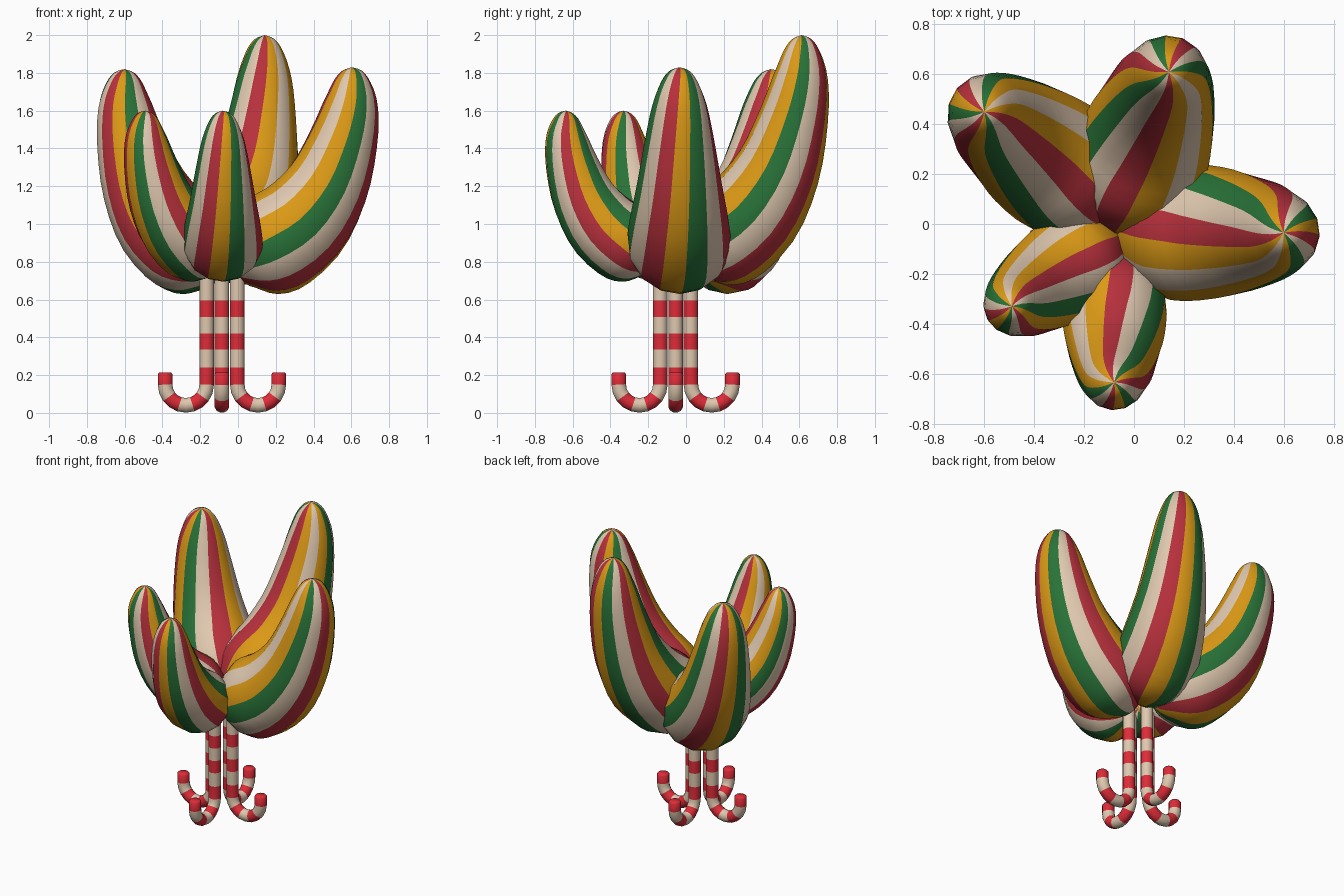
import bpy, bmesh, math
from mathutils import Vector

if "Cube" in bpy.data.objects:
    bpy.data.objects.remove(bpy.data.objects["Cube"])


def material(name, rgb):
    m = bpy.data.materials.new(name)
    m.diffuse_color = (*rgb, 1)
    m.use_nodes = True
    m.node_tree.nodes["Principled BSDF"].inputs["Base Color"].default_value = m.diffuse_color
    return m


RED = material("berry red", (0.47, 0.03, 0.045))
CREAM = material("cream", (0.74, 0.58, 0.43))
GOLD = material("golden yellow", (0.71, 0.32, 0.008))
GREEN = material("leaf green", (0.022, 0.17, 0.04))
CANDY = material("candy red", (0.73, 0.025, 0.04))
CX, CY = -0.085, -0.055


def tube(name, rings, sides, mats, rule, twist=(0, 0)):
    """Skin rings of (centre, normal, side, radius); rule(ring, segment) gives the colour."""
    bm = bmesh.new()
    loops = []
    for i, (c, n, s, r) in enumerate(rings):
        turn = twist[0] + (twist[1] - twist[0]) * i / (len(rings) - 1)
        loop = []
        for k in range(sides):
            a = (k - 0.5) * 2 * math.pi / sides + turn
            loop.append(bm.verts.new(c + (n * math.cos(a) + s * math.sin(a)) * r))
        loops.append(loop)
    for i in range(len(loops) - 1):
        for k in range(sides):
            j = (k + 1) % sides
            f = bm.faces.new((loops[i][k], loops[i][j], loops[i + 1][j], loops[i + 1][k]))
            f.material_index = rule(i, k)
            f.smooth = True
    bmesh.ops.remove_doubles(bm, verts=bm.verts, dist=0.0005)
    bmesh.ops.recalc_face_normals(bm, faces=bm.faces)
    me = bpy.data.meshes.new(name)
    bm.to_mesh(me)
    bm.free()
    for m in mats:
        me.materials.append(m)
    bpy.context.collection.objects.link(bpy.data.objects.new(name, me))


def sweep(path, origin, angle):
    """Turn (reach, height, radius) points into rings in the vertical plane at angle."""
    out = Vector((math.cos(angle), math.sin(angle), 0))
    side = Vector((math.sin(angle), -math.cos(angle), 0))
    up = Vector((0, 0, 1))
    rings = []
    for i, (x, z, r) in enumerate(path):
        a, b = path[max(i - 1, 0)], path[min(i + 1, len(path) - 1)]
        t = Vector((b[0] - a[0], b[1] - a[1])).normalized()
        rings.append((origin + out * x + up * z, up * t.x - out * t.y, side, r))
    return rings


def smooth_path(pts, steps):
    """Catmull-Rom spline through the points."""
    p = [Vector(q) for q in pts]
    res = []
    for i in range(len(p) - 1):
        a, b, c, d = p[max(i - 1, 0)], p[i], p[i + 1], p[min(i + 2, len(p) - 1)]
        for k in range(steps):
            t = k / steps
            res.append(0.5 * (2 * b + (c - a) * t + (2 * a - 5 * b + 4 * c - d) * t * t
                              + (3 * b - a - 3 * c + d) * t ** 3))
    return res + [p[-1]]


# Striped curved lobes: reach, height and radius along the centre line
LOBE = [(-0.03, 0.03, 0), (0, 0.045, 0.11), (0.055, 0.085, 0.205), (0.17, 0.16, 0.273),
        (0.34, 0.29, 0.264), (0.475, 0.49, 0.225), (0.56, 0.73, 0.183),
        (0.597, 0.91, 0.146), (0.602, 1.03, 0.1), (0.601, 1.09, 0.054), (0.6, 1.11, 0)]
# Stripe order from the inner middle: 0 red, 1 cream, 2 gold, 3 green
STRIPES = [0, 2, 1, 2, 3, 1, 0, 2, 3, 1, 0, 2, 3, 1]
# Tip x, tip y, tip height, angle, width scale, height scale
LOBES = {"right_lobe": (0.6, -0.035, 1.83, 0, 1, 1),
         "back_lobe": (0.14, 0.61, 2.0, 72, 1, 1.13),
         "back_left_lobe": (-0.6, 0.45, 1.82, 144, 1, 0.99),
         "front_left_lobe": (-0.49, -0.33, 1.6, 214, 0.77, 0.75),
         "front_lobe": (-0.08, -0.635, 1.6, 270, 0.77, 0.75)}
for name, (x, y, z, deg, w, h) in LOBES.items():
    ang = math.radians(deg)
    path = [(p.x * w, p.y * h, max(p.z, 0) * w) for p in smooth_path(LOBE, 3)]
    origin = Vector((x - 0.6 * w * math.cos(ang), y - 0.6 * w * math.sin(ang), z - 1.11 * h))
    tube(name, sweep(path, origin, ang), 14, [RED, CREAM, GOLD, GREEN],
         lambda i, k: STRIPES[k], (-0.4, 0.42))

# Candy cane legs: upright shaft, outward hook and closed tip
BEND, R = 0.11, 0.04
cane = [(0, z, R) for z in (0.78, 0.69, 0.595, 0.508, 0.421, 0.335, 0.24)]
for k in range(11):
    a = math.pi * k / 10
    cane.append((BEND * (1 - math.cos(a)), 0.15 - BEND * math.sin(a), R))
cane += [(2 * BEND, 0.205, R), (2 * BEND, 0.215, 0.032), (2 * BEND, 0.2151, 0)]


def cane_colour(i, k):
    if i < 7:
        return 1 if i in (2, 4, 6) else 0   # shaft bands
    if i < 17:
        return ((i - 7) // 2) % 2           # hook bands, two rings each
    return 1                                # tip


for n, name in enumerate(("right", "back", "left", "front")):
    ang = n * math.pi / 2
    start = Vector((CX + 0.081 * math.cos(ang), CY + 0.081 * math.sin(ang), 0))
    tube(name + "_cane", sweep(cane, start, ang), 12, [CREAM, CANDY], cane_colour)
